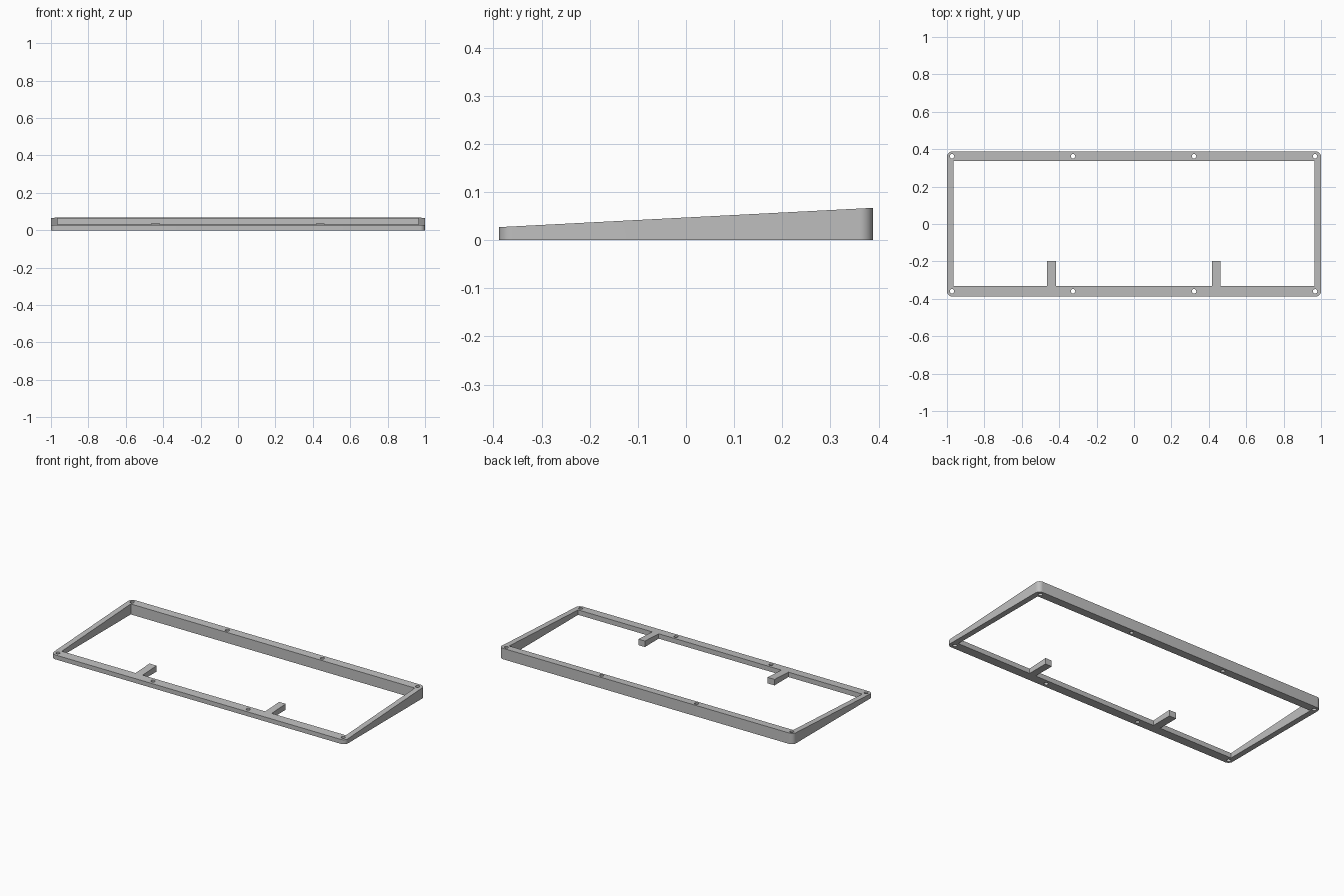
import bpy
import bmesh
from math import cos, sin, pi

cube = bpy.data.objects.get("Cube")
if cube:
    bpy.data.objects.remove(cube, do_unlink=True)

HALF_W, HALF_D = 1.0, 0.388
FRONT_H, BACK_H = 0.027, 0.067
CORNER_R, HOLE_R = 0.028, 0.012

grey = bpy.data.materials.new("plain grey")
grey.use_nodes = True
colour = (0.52, 0.52, 0.52, 1)
grey.diffuse_color = colour
grey.node_tree.nodes["Principled BSDF"].inputs["Base Color"].default_value = colour


def arc(cx, cy, r, start, sweep, steps):
    return [(cx + r * cos(start + sweep * i / steps),
             cy + r * sin(start + sweep * i / steps)) for i in range(steps + 1)]


def top_height(y):
    return FRONT_H + (BACK_H - FRONT_H) * (y + HALF_D) / (2 * HALF_D)


# Rounded outer outline
outer = []
for i, (sx, sy) in enumerate([(1, 1), (-1, 1), (-1, -1), (1, -1)]):
    outer += arc(sx * (HALF_W - CORNER_R), sy * (HALF_D - CORNER_R),
                 CORNER_R, i * pi / 2, pi / 2, 8)

# Opening, notched around the two support tabs
inner_x, inner_front, inner_back, tab_end = 0.966, -0.332, 0.338, -0.197
opening = [(inner_x, inner_back), (-inner_x, inner_back), (-inner_x, inner_front)]
for x0, x1 in [(-0.464, -0.416), (0.418, 0.462)]:
    opening += [(x0, inner_front), (x0, tab_end), (x1, tab_end), (x1, inner_front)]
opening.append((inner_x, inner_front))

# Screw holes along the front and back rails
holes = [arc(x, y, HOLE_R, 0, 2 * pi, 20)[:-1]
         for y in (-0.36, 0.362) for x in (-0.973, -0.326, 0.321, 0.968)]

# Fill the flat plan, with its openings
curve = bpy.data.curves.new("frame_plan", "CURVE")
curve.dimensions = "2D"
curve.fill_mode = "BOTH"
curve.extrude = 0.5
for loop in [outer, opening] + holes:
    spline = curve.splines.new("POLY")
    spline.points.add(len(loop) - 1)
    for point, (x, y) in zip(spline.points, loop):
        point.co = (x, y, 0, 1)
    spline.use_cyclic_u = True
plan = bpy.data.objects.new("frame_plan", curve)
bpy.context.collection.objects.link(plan)
bpy.context.view_layer.update()
mesh = bpy.data.meshes.new_from_object(
    plan.evaluated_get(bpy.context.evaluated_depsgraph_get()))
bpy.data.objects.remove(plan, do_unlink=True)

# Slope the top so the frame becomes a wedge, flat underneath
bm = bmesh.new()
bm.from_mesh(mesh)
bmesh.ops.remove_doubles(bm, verts=bm.verts, dist=0.0001)
for v in bm.verts:
    v.co.z = top_height(v.co.y) if v.co.z > 0 else 0
bmesh.ops.recalc_face_normals(bm, faces=bm.faces)
bm.to_mesh(mesh)
bm.free()

mesh.name = "wedge_frame"
mesh.materials.clear()
mesh.materials.append(grey)
frame = bpy.data.objects.new("wedge_frame", mesh)
bpy.context.collection.objects.link(frame)

bpy.ops.object.select_all(action="DESELECT")
frame.select_set(True)
bpy.context.view_layer.objects.active = frame
bpy.ops.object.shade_smooth_by_angle(angle=pi / 6)
